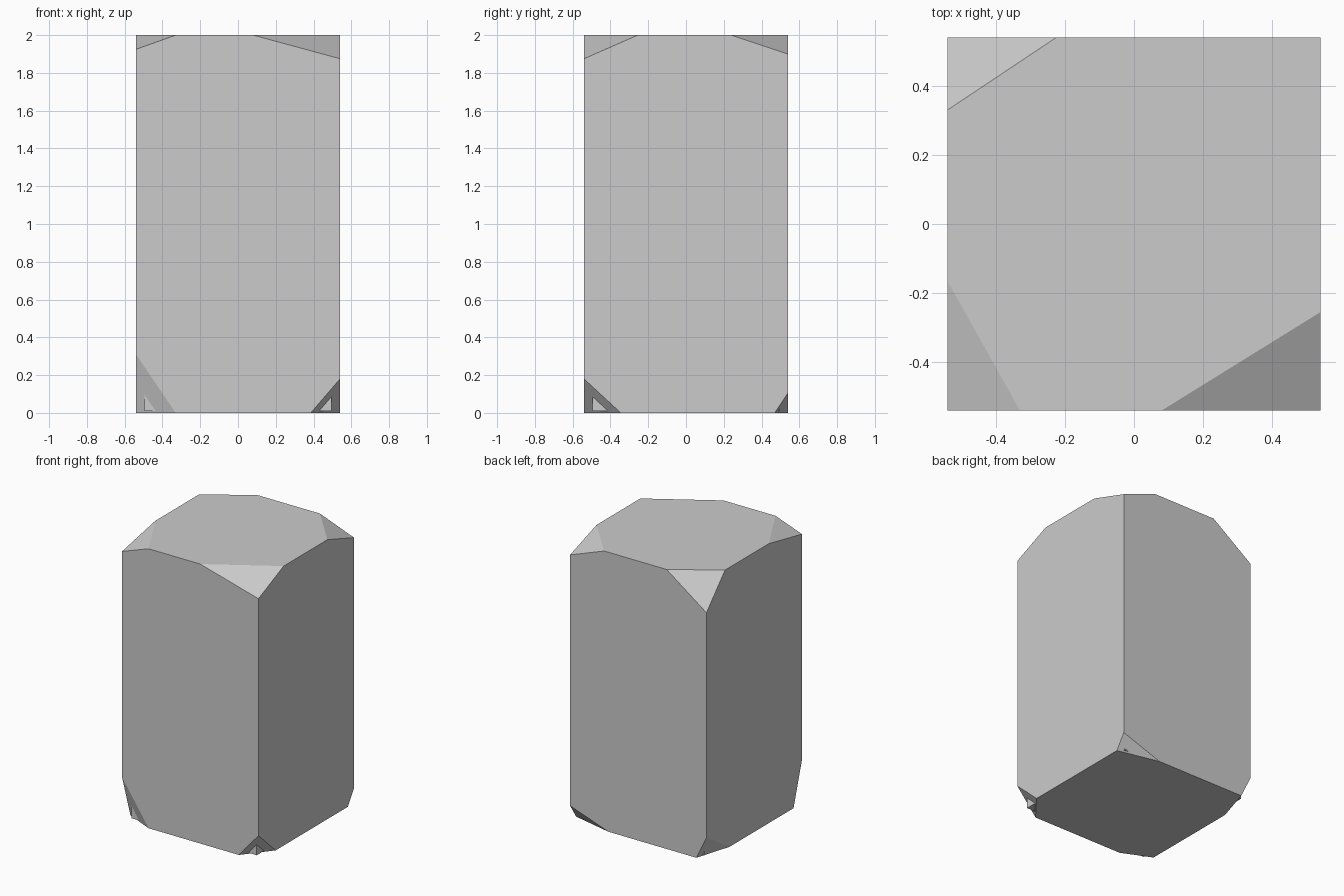
import bpy, bmesh
from math import radians

if "Cube" in bpy.data.objects:
    bpy.data.objects.remove(bpy.data.objects["Cube"])

H, TOP = 0.54, 2.0      # half width and height of the block
I = 0.495               # half width of the inner core


def hull_object(name, points):
    """Flat-faced convex solid around the given points."""
    bm = bmesh.new()
    for p in points:
        bm.verts.new(p)
    bmesh.ops.convex_hull(bm, input=bm.verts[:])
    bmesh.ops.dissolve_limit(bm, angle_limit=radians(0.5),
                             verts=bm.verts[:], edges=bm.edges[:])
    bmesh.ops.recalc_face_normals(bm, faces=bm.faces[:])
    mesh = bpy.data.meshes.new(name)
    bm.to_mesh(mesh)
    bm.free()
    obj = bpy.data.objects.new(name, mesh)
    bpy.context.collection.objects.link(obj)
    return obj


# Chipped corners: (x side, y side, is top) -> chip length along x, y, z
chips = {
    (-1, -1, 1): (0.21, 0.375, 0.075),
    (1, -1, 1): (0.46, 0.285, 0.125),
    (1, 1, 1): (0.27, 0.30, 0.10),
    (-1, 1, 1): (0.315, 0.21, 0.225),
    (-1, -1, 0): (0.21, 0.095, 0.31),
    (1, -1, 0): (0.155, 0.195, 0.18),
    (1, 1, 0): (0.305, 0.07, 0.105),
    (-1, 1, 0): (0.08, 0.26, 0.165),
}

# Main block: every corner is replaced by three points on its edges
points = []
for (sx, sy, top), (cx, cy, cz) in chips.items():
    x, y, z = sx * H, sy * H, TOP * top
    points += [(x - sx * cx, y, z), (x, y - sy * cy, z),
               (x, y, z - cz if top else cz)]
hull_object("chipped_block", points)

# Inner core, whose lower corners show through the chips
hull_object("inner_core", [(sx * I, sy * I, z) for sx in (-1, 1)
                           for sy in (-1, 1) for z in (0.01, 1.8)])
